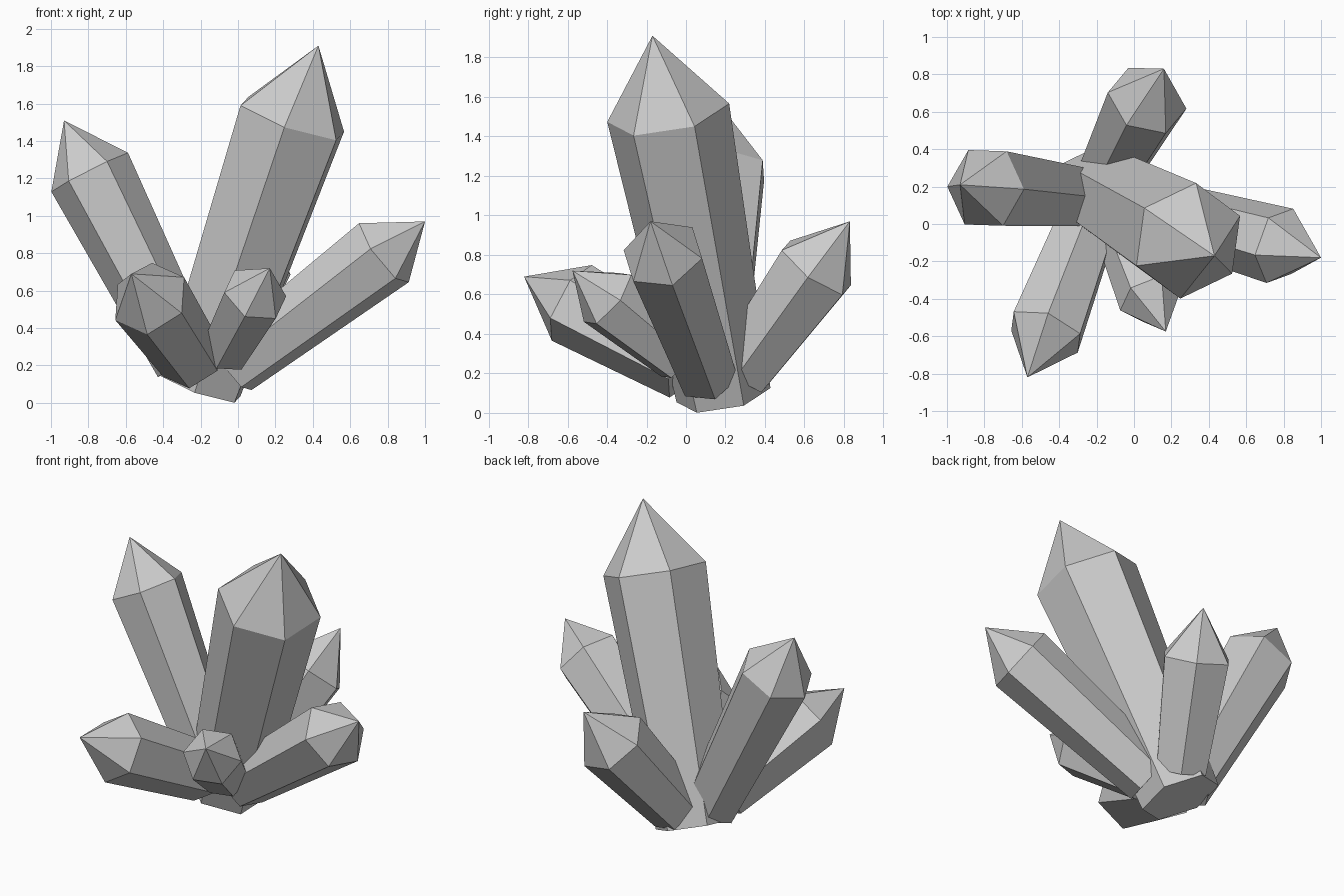
import bpy
import bmesh
import math
from mathutils import Vector, Quaternion

SIDES = 6
default_cube = bpy.data.objects.get("Cube")
if default_cube:
    bpy.data.objects.remove(default_cube, do_unlink=True)

# One pale grey stone colour
stone = bpy.data.materials.new("grey_stone")
stone.use_nodes = True
colour = (0.6, 0.6, 0.6, 1)
stone.diffuse_color = colour
stone.node_tree.nodes["Principled BSDF"].inputs["Base Color"].default_value = colour


def crystal(name, base, shoulder, tip, radius, corner, taper=0.77):
    """Tapered six-sided prism with a pointed cap; corner sets its roll."""
    base, shoulder, tip = Vector(base), Vector(shoulder), Vector(tip)
    axis = (tip - base).normalized()
    spoke = Vector(corner) - shoulder
    spoke = (spoke - axis * spoke.dot(axis)).normalized() * radius
    spokes = [Quaternion(axis, math.tau * i / SIDES) @ spoke for i in range(SIDES)]

    bm = bmesh.new()
    low = [bm.verts.new(base + s * taper) for s in spokes]
    high = [bm.verts.new(shoulder + s) for s in spokes]
    point = bm.verts.new(tip)
    bm.faces.new(low)
    for i in range(SIDES):
        j = (i + 1) % SIDES
        bm.faces.new((low[i], low[j], high[j], high[i]))
        bm.faces.new((high[i], high[j], point))
    bmesh.ops.recalc_face_normals(bm, faces=bm.faces)
    mesh = bpy.data.meshes.new(name)
    bm.to_mesh(mesh)
    bm.free()
    mesh.materials.append(stone)
    bpy.context.collection.objects.link(bpy.data.objects.new(name, mesh))


# Tall central crystal
crystal("main_crystal", (-0.2, 0.19, 0.09), (0.29, -0.09, 1.52),
        (0.43, -0.17, 1.91), 0.315, (0.25, -0.4, 1.48))
# Crystals leaning to either side
crystal("right_crystal", (-0.275, 0.14, 0.217), (-0.793, 0.193, 1.233),
        (-0.93, 0.21, 1.51), 0.23, (-1.0, 0.2, 1.13), 0.75)
crystal("left_crystal", (-0.03, 0.11, 0.19), (0.78, -0.117, 0.803),
        (1.0, -0.18, 0.97), 0.212, (0.92, -0.07, 0.65))
# Short crystals at the front
crystal("front_right_crystal", (-0.25, 0.0, 0.235), (-0.472, -0.578, 0.557),
        (-0.57, -0.82, 0.69), 0.217, (-0.46, -0.48, 0.75), 0.82)
crystal("front_crystal", (-0.07, -0.03, 0.28), (0.092, -0.397, 0.58),
        (0.17, -0.575, 0.72), 0.178, (-0.08, -0.45, 0.58), 0.8)
# Crystal at the back
crystal("back_crystal", (-0.13, 0.28, 0.21), (0.07, 0.66, 0.735),
        (0.16, 0.83, 0.97), 0.22, (-0.04, 0.53, 0.88))
